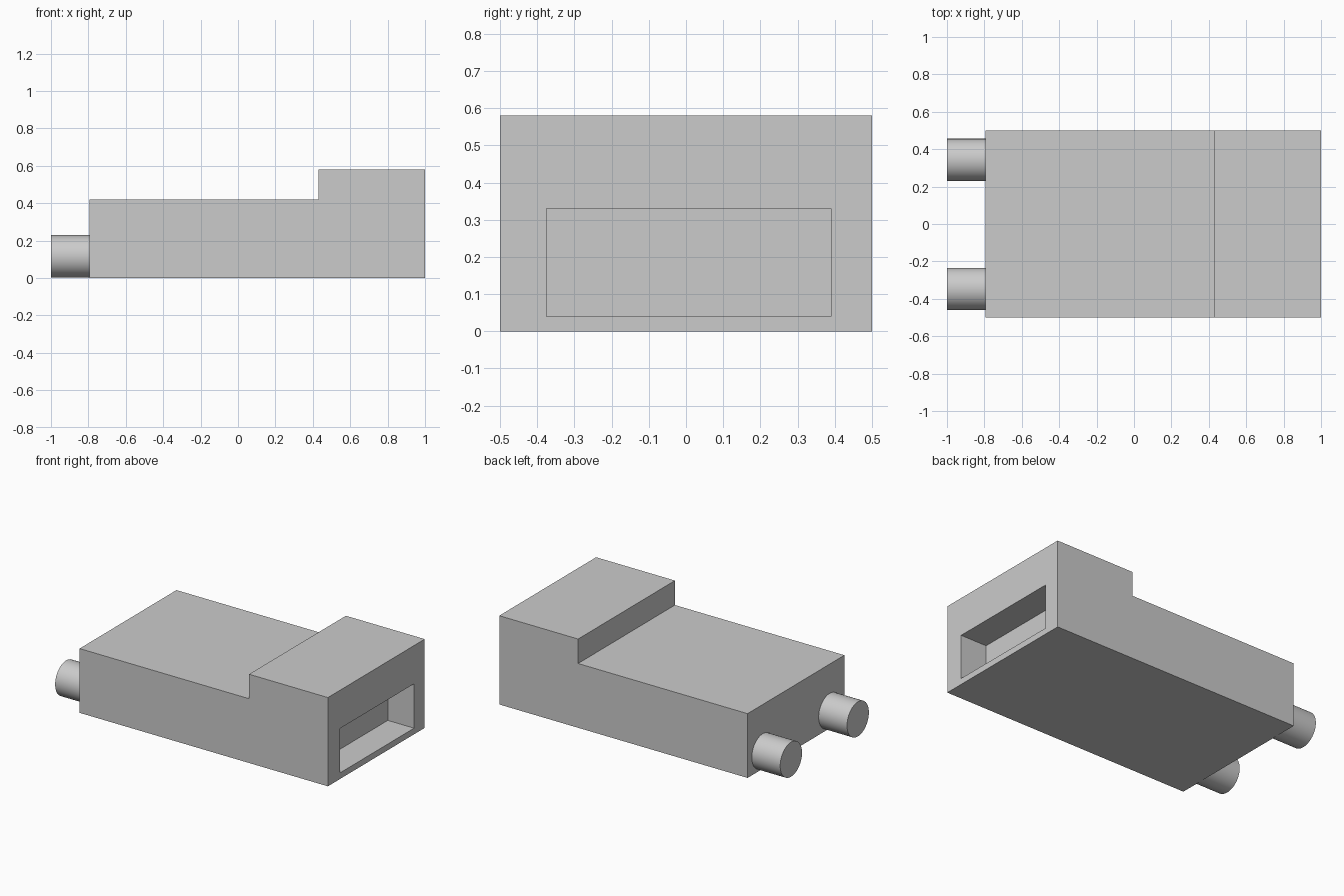
import bpy
import bmesh
from math import radians
from mathutils import Vector

cube = bpy.data.objects.get("Cube")
if cube:
    bpy.data.objects.remove(cube, do_unlink=True)

grey = bpy.data.materials.new("light grey")
grey.use_nodes = True
colour = (0.6, 0.6, 0.6, 1)
grey.diffuse_color = colour
grey.node_tree.nodes["Principled BSDF"].inputs["Base Color"].default_value = colour


def add_object(name, bm):
    bmesh.ops.recalc_face_normals(bm, faces=bm.faces)
    mesh = bpy.data.meshes.new(name)
    bm.to_mesh(mesh)
    bm.free()
    mesh.materials.append(grey)
    obj = bpy.data.objects.new(name, mesh)
    bpy.context.collection.objects.link(obj)
    return obj


# Stepped housing: side profile extruded across the width
BACK, END, STEP = -0.795, 1.0, 0.43
LOW, HIGH, HALF = 0.42, 0.58, 0.5
profile = [(BACK, 0), (END, 0), (END, HIGH), (STEP, HIGH), (STEP, LOW), (BACK, LOW)]
bm = bmesh.new()
side = bm.faces.new([bm.verts.new((x, -HALF, z)) for x, z in profile])
extruded = bmesh.ops.extrude_face_region(bm, geom=[side])
bmesh.ops.translate(bm, vec=(0, 2 * HALF, 0),
                    verts=[v for v in extruded["geom"] if isinstance(v, bmesh.types.BMVert)])
housing = add_object("housing", bm)

# Rectangular socket recessed into the tall end
low, high, depth = Vector((END, -0.375, 0.04)), Vector((END, 0.39, 0.33)), 0.19
bm = bmesh.new()
bmesh.ops.create_cube(bm, size=1)
bmesh.ops.scale(bm, vec=(2 * depth, high.y - low.y, high.z - low.z), verts=bm.verts)
bmesh.ops.translate(bm, vec=(low + high) / 2, verts=bm.verts)
cutter = add_object("socket_cutter", bm)
cut = housing.modifiers.new("socket", "BOOLEAN")
cut.operation = "DIFFERENCE"
cut.solver = "EXACT"
cut.object = cutter
bpy.context.view_layer.objects.active = housing
housing.select_set(True)
bpy.ops.object.modifier_apply(modifier=cut.name)
bpy.data.objects.remove(cutter, do_unlink=True)

# Two round pegs at the low end
for name, y in (("front_peg", -0.347), ("back_peg", 0.343)):
    bpy.ops.mesh.primitive_cylinder_add(vertices=64, radius=0.113, depth=BACK + 1.0,
                                        location=((BACK - 1.0) / 2, y, 0.116),
                                        rotation=(0, radians(90), 0))
    peg = bpy.context.object
    peg.name = name
    peg.data.materials.append(grey)
    bpy.ops.object.shade_smooth_by_angle(angle=radians(30))
